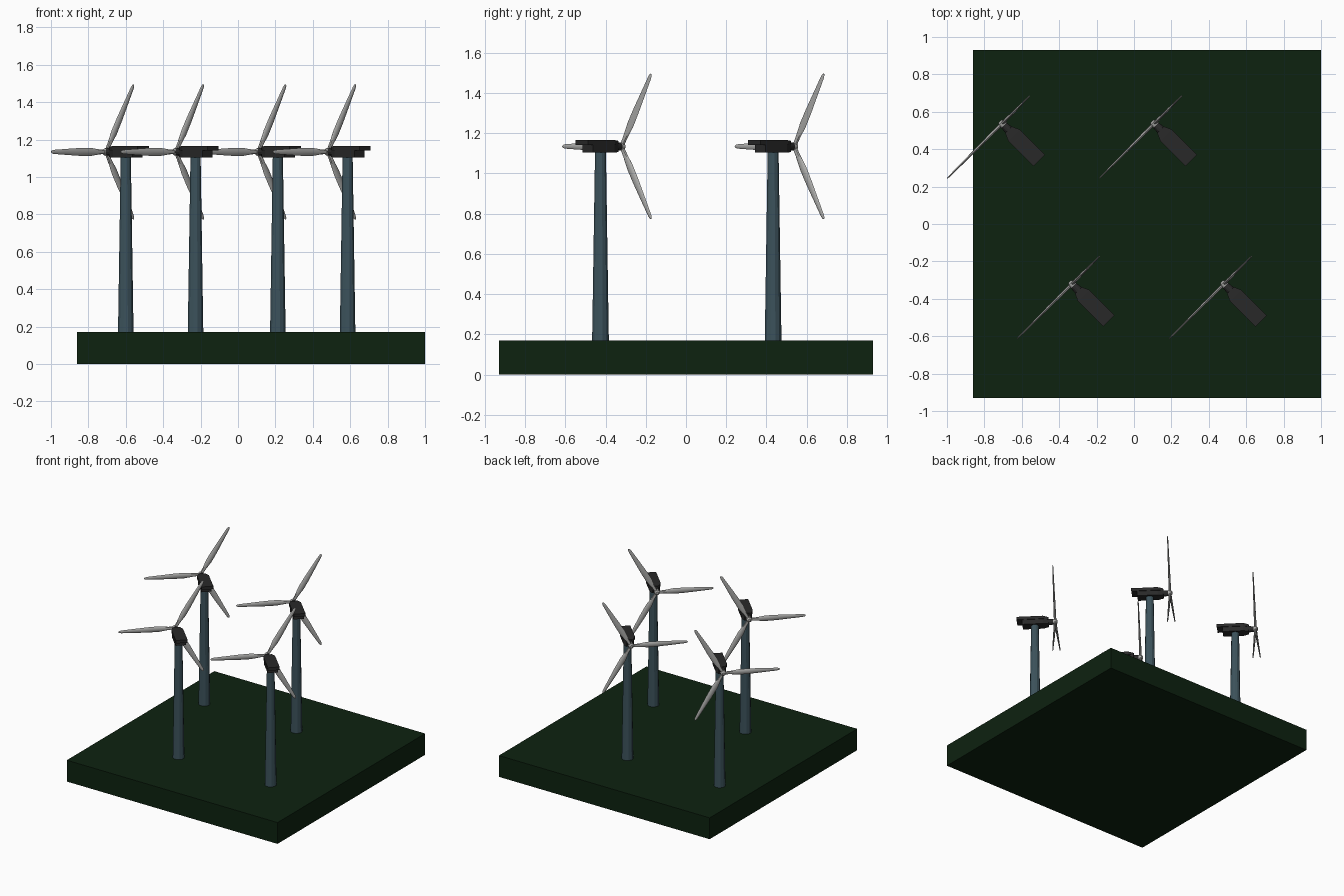
import bpy, bmesh
from math import pi, sin, cos, radians
from mathutils import Matrix, Vector

cube = bpy.data.objects.get("Cube")
if cube:
    bpy.data.objects.remove(cube, do_unlink=True)


def material(name, rgb):
    m = bpy.data.materials.new(name)
    m.use_nodes = True
    m.diffuse_color = (*rgb, 1)
    bsdf = next(n for n in m.node_tree.nodes if n.type == 'BSDF_PRINCIPLED')
    bsdf.inputs["Base Color"].default_value = (*rgb, 1)
    return m


green = material("dark green", (0.004, 0.016, 0.005))
slate = material("slate blue", (0.045, 0.085, 0.105))
charcoal = material("charcoal", (0.022, 0.022, 0.022))
pale = material("pale grey", (0.42, 0.42, 0.41))


def loft(bm, stations, sides, matrix=Matrix(), phase=0.0):
    """Skin rings of (height, radius x, radius y) and cap both ends."""
    rings = []
    for h, rx, ry in stations:
        angles = [phase + 2 * pi * i / sides for i in range(sides)]
        rings.append([bm.verts.new(matrix @ Vector((rx * cos(a), ry * sin(a), h)))
                      for a in angles])
    for low, high in zip(rings, rings[1:]):
        for i in range(sides):
            j = (i + 1) % sides
            bm.faces.new((low[i], low[j], high[j], high[i]))
    bm.faces.new(rings[0][::-1])
    bm.faces.new(rings[-1])


def box_loft(bm, stations, matrix):
    """Loft of rectangles given as (height, half width, half depth)."""
    loft(bm, [(h, a * 2 ** 0.5, b * 2 ** 0.5) for h, a, b in stations], 4, matrix, pi / 4)


def finish(bm, name, mat, smooth=False):
    bmesh.ops.recalc_face_normals(bm, faces=bm.faces)
    mesh = bpy.data.meshes.new(name)
    bm.to_mesh(mesh)
    bm.free()
    mesh.materials.append(mat)
    if smooth:
        mesh.shade_smooth()
        mesh.set_sharp_from_angle(angle=radians(35))
    return mesh


def place(name, mesh, matrix=Matrix()):
    ob = bpy.data.objects.new(name, mesh)
    bpy.context.collection.objects.link(ob)
    ob.matrix_world = matrix
    return ob


AXIS_Z = 1.134
GROUND_Z = 0.17

# Ground slab
bm = bmesh.new()
bmesh.ops.create_cube(bm, size=1, matrix=Matrix.Translation((0.07, 0, GROUND_Z / 2))
                      @ Matrix.Diagonal((1.86, 1.86, GROUND_Z, 1)))
place("ground_slab", finish(bm, "ground_slab", green))

# Tapered tower
bm = bmesh.new()
loft(bm, [(GROUND_Z, 0.043, 0.043), (1.11, 0.028, 0.028)], 12)
tower = finish(bm, "tower", slate)

# Nacelle: lower housing, overhanging roof, and shaft neck, all along local y
along_y = Matrix.Rotation(-pi / 2, 4, 'X')
bm = bmesh.new()
box_loft(bm, [(-0.09, 0.038, 0.021), (0.06, 0.038, 0.021), (0.1, 0.025, 0.018)],
         Matrix.Translation((0, 0, 1.124)) @ along_y)
box_loft(bm, [(-0.132, 0.043, 0.012), (0.06, 0.043, 0.012), (0.1, 0.025, 0.009)],
         Matrix.Translation((0, 0, 1.153)) @ along_y)
loft(bm, [(0.09, 0.024, 0.024), (0.135, 0.02, 0.02)], 12,
     Matrix.Translation((0, 0, AXIS_Z)) @ along_y)
nacelle = finish(bm, "nacelle", charcoal)

# Rotor: hub and three tapered blades
bm = bmesh.new()
centre = Matrix.Translation((0, 0.148, AXIS_Z))
loft(bm, [(-0.015, 0.02, 0.02), (0.008, 0.02, 0.02), (0.017, 0.01, 0.01)], 12,
     centre @ along_y)
blade = [(0.0, 0.011, 0.009), (0.05, 0.013, 0.009), (0.12, 0.022, 0.008),
         (0.2, 0.021, 0.007), (0.32, 0.015, 0.005), (0.395, 0.011, 0.004),
         (0.41, 0.008, 0.003), (0.416, 0.003, 0.002)]
for k in range(3):
    loft(bm, blade, 8, centre @ Matrix.Rotation(radians(30 + 120 * k), 4, 'Y'))
rotor = finish(bm, "rotor", pale, smooth=True)

# Four turbines, all turned the same way
turbines = {"back_right": (-0.6, 0.433), "back_left": (0.213, 0.433),
            "front_right": (-0.227, -0.425), "front_left": (0.586, -0.425)}
for where, (x, y) in turbines.items():
    stand = Matrix.Translation((x, y, 0)) @ Matrix.Rotation(pi / 4, 4, 'Z')
    for part in (tower, nacelle, rotor):
        place(f"{where}_{part.name}", part, stand)
